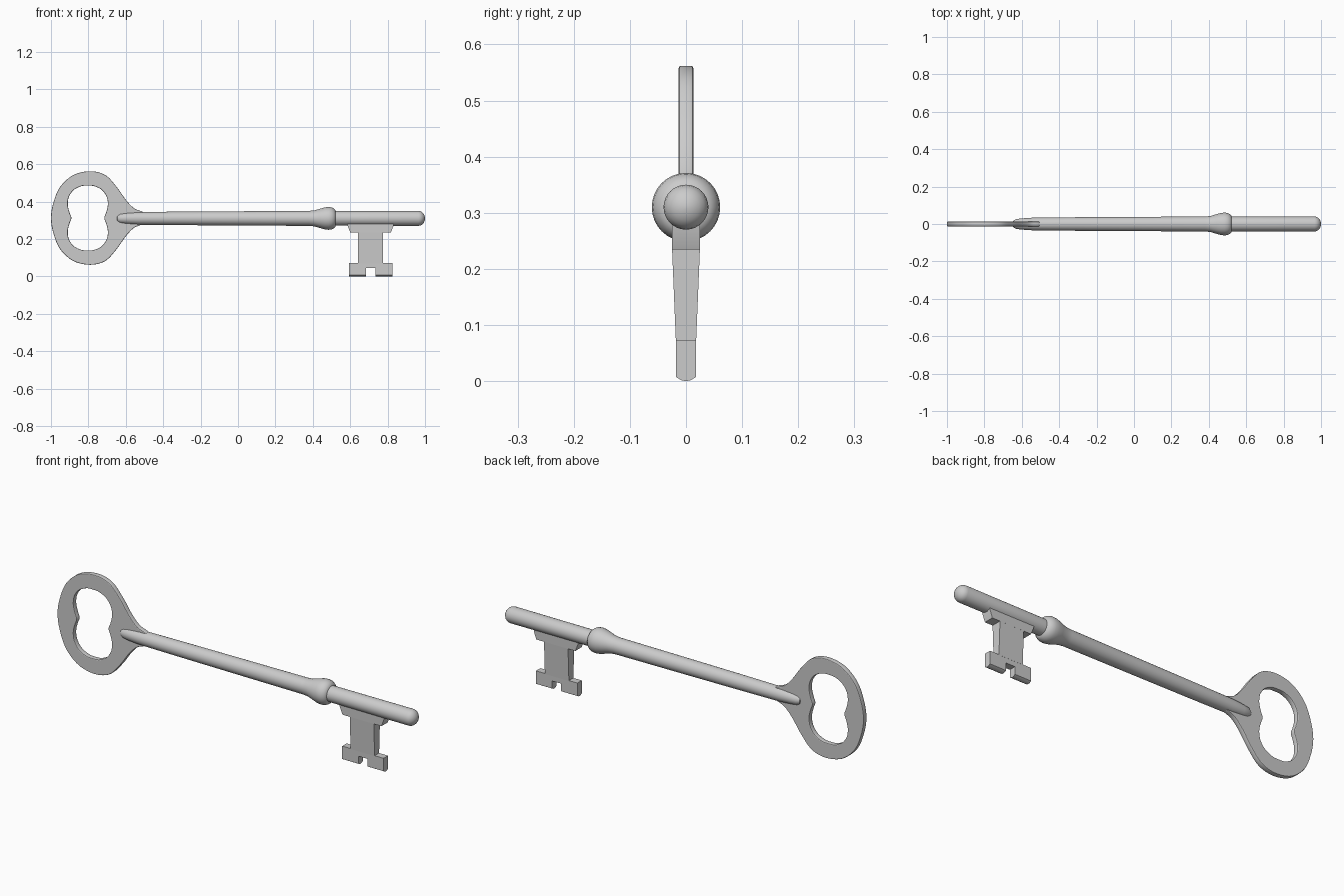
import bpy, bmesh, math
from mathutils import Vector

if "Cube" in bpy.data.objects:
    bpy.data.objects.remove(bpy.data.objects["Cube"])

AXIS_Z = 0.31   # height of the key's long axis


def finish(obj, angle=35):
    bpy.ops.object.select_all(action='DESELECT')
    obj.select_set(True)
    bpy.context.view_layer.objects.active = obj
    bpy.ops.object.shade_smooth_by_angle(angle=math.radians(angle))


def mesh_object(name, bm):
    bmesh.ops.recalc_face_normals(bm, faces=bm.faces[:])
    me = bpy.data.meshes.new(name)
    bm.to_mesh(me)
    bm.free()
    obj = bpy.data.objects.new(name, me)
    bpy.context.collection.objects.link(obj)
    finish(obj)
    return obj


def smooth_closed(pts, steps=6):
    """Closed Catmull-Rom curve through 2D points."""
    out, n = [], len(pts)
    for i in range(n):
        a, b, c, d = (Vector(pts[(i + k) % n]) for k in (-1, 0, 1, 2))
        for s in range(steps):
            t = s / steps
            out.append(0.5 * (2 * b + (c - a) * t + (2 * a - 5 * b + 4 * c - d) * t * t
                              + (3 * b - a - 3 * c + d) * t ** 3))
    return out


def lathe(name, profile, sides=32):
    """Revolve (x, radius) points around the key's long axis."""
    bm = bmesh.new()
    rings = []
    for x, r in profile:
        rings.append([bm.verts.new((x, r * math.cos(2 * math.pi * k / sides),
                                    AXIS_Z + r * math.sin(2 * math.pi * k / sides)))
                      for k in range(sides)])
    for a, b in zip(rings, rings[1:]):
        for k in range(sides):
            j = (k + 1) % sides
            bm.faces.new((a[k], a[j], b[j], b[k]))
    bm.faces.new(rings[0])
    bm.faces.new(rings[-1])
    return mesh_object(name, bm)


def add_plate(bm, outline, half, crown=0.0):
    """Extrude an x-z outline across y; half(z) is the half thickness."""
    layers = []
    for t in (-1, -0.5, 0, 0.5, 1):
        layers.append([bm.verts.new((x, t * half(z), z + (crown * t * t if z == 0 else 0)))
                       for x, z in outline])
    n = len(outline)
    for a, b in zip(layers, layers[1:]):
        for k in range(n):
            j = (k + 1) % n
            bm.faces.new((a[k], a[j], b[j], b[k]))
    bm.faces.new(layers[0])
    bm.faces.new(layers[-1])


# Bow: flat handle loop with a double-lobed hole and rounded rims
upper = [(-0.986, 0.085), (-0.95, 0.168), (-0.88, 0.23), (-0.79, 0.25), (-0.71, 0.23),
         (-0.65, 0.168), (-0.60, 0.098), (-0.555, 0.052), (-0.50, 0.026)]
outer = [(-1.0, 0)] + upper + [(x, -z) for x, z in reversed(upper)]
lobe = [(0.088, 0), (0.098, 0.03), (0.107, 0.07), (0.101, 0.113), (0.075, 0.15), (0.035, 0.17)]
quarter = lobe + [(0, 0.173)] + [(-x, z) for x, z in reversed(lobe)]
hole = [(x - 0.803, z) for x, z in quarter + [(x, -z) for x, z in reversed(quarter[1:-1])]]
curve = bpy.data.curves.new("bow", 'CURVE')
curve.dimensions = '2D'
curve.fill_mode = 'BOTH'
curve.extrude = 0.009
curve.bevel_depth = 0.004
curve.bevel_resolution = 1
curve.offset = -0.004
for pts in (smooth_closed(outer), smooth_closed(hole)):
    sp = curve.splines.new('POLY')
    sp.points.add(len(pts) - 1)
    for p, v in zip(sp.points, pts):
        p.co = (v.x, v.y, 0, 1)
    sp.use_cyclic_u = True
bow = bpy.data.objects.new("bow", curve)
bpy.context.collection.objects.link(bow)
bow.rotation_euler = (math.pi / 2, 0, 0)
bow.location.z = AXIS_Z + 0.002
bpy.ops.object.select_all(action='DESELECT')
bow.select_set(True)
bpy.context.view_layer.objects.active = bow
bpy.ops.object.convert(target='MESH')
finish(bpy.context.view_layer.objects.active)

# Shaft: tapered rod with flared collar and rounded tip
profile = [(-0.65, 0.008), (-0.645, 0.018), (-0.63, 0.026), (-0.60, 0.030), (-0.54, 0.034),
           (-0.33, 0.036), (0.0, 0.038), (0.38, 0.040), (0.41, 0.043), (0.44, 0.052),
           (0.465, 0.059), (0.485, 0.061), (0.50, 0.059), (0.512, 0.053), (0.52, 0.045),
           (0.522, 0.039), (0.965, 0.040)]
profile += [(0.965 + 0.035 * math.sin(a), 0.04 * math.cos(a))
            for a in (math.radians(d) for d in (18, 36, 54, 72, 86))]
lathe("shaft", profile)

# Bit: shoulder, tapered stem and notched foot
bm = bmesh.new()
add_plate(bm, [(0.585, 0.30), (0.585, 0.273), (0.60, 0.235), (0.818, 0.235),
               (0.832, 0.273), (0.832, 0.30)], lambda z: 0.025)
add_plate(bm, [(0.641, 0.24), (0.641, 0.07), (0.775, 0.07), (0.775, 0.24)],
          lambda z: 0.018 + 0.007 * (z - 0.07) / 0.17)
add_plate(bm, [(0.594, 0), (0.684, 0), (0.684, 0.045), (0.735, 0.045), (0.735, 0),
               (0.825, 0), (0.825, 0.072), (0.594, 0.072)], lambda z: 0.0175, crown=0.007)
mesh_object("bit", bm)
